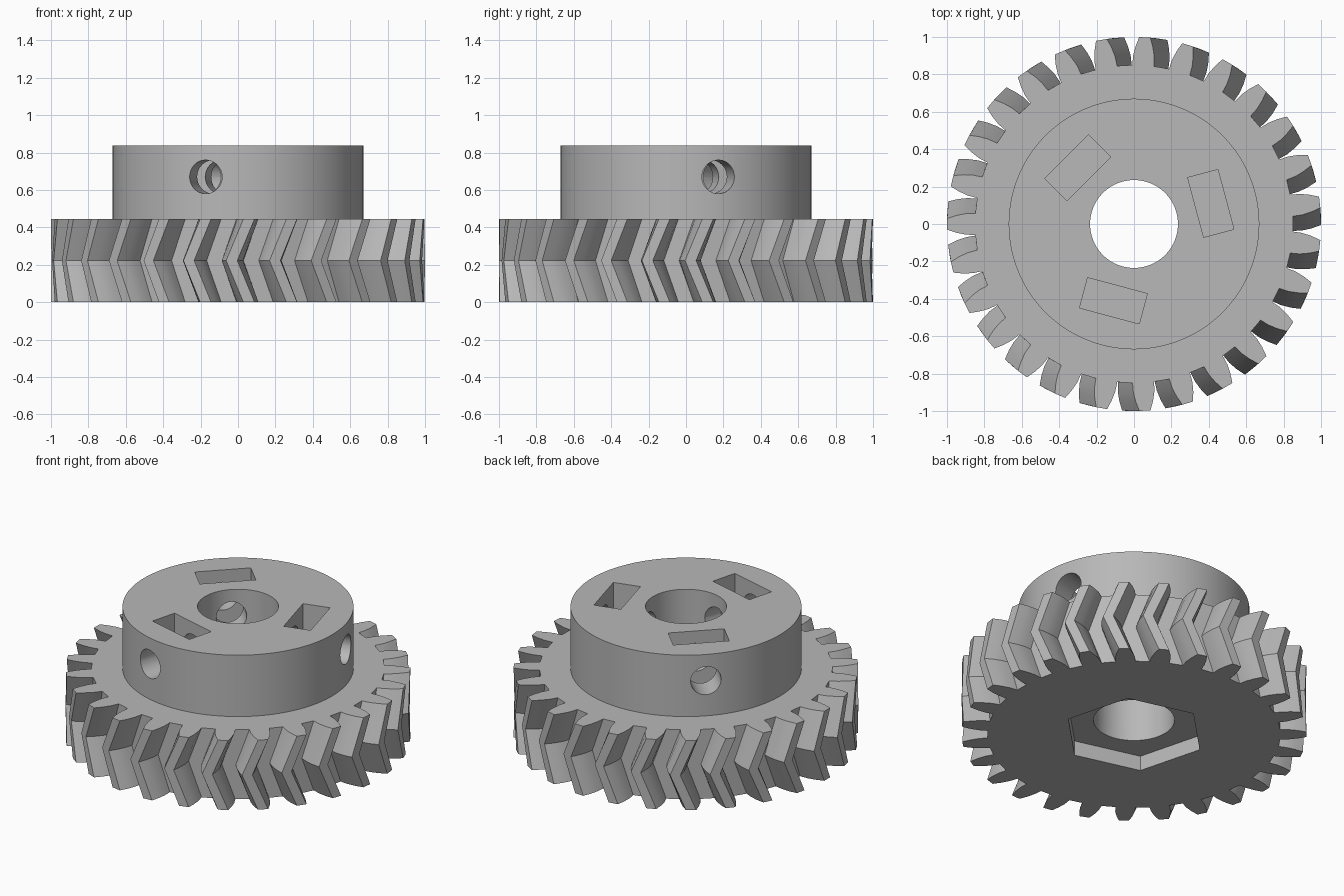
import bpy
import bmesh
import math
from math import radians, sin, cos
from mathutils import Matrix

cube = bpy.data.objects.get("Cube")
if cube:
    bpy.data.objects.remove(cube, do_unlink=True)

TEETH = 27
GEAR_H, HUB_TOP, HUB_R, BORE_R = 0.445, 0.838, 0.67, 0.235
TWIST = 5.3          # degrees between the middle and the outer faces
PHASE = 86.7         # direction of one tooth on the outer faces
SPOKES = (15, 135, 255)   # directions of the nut pockets and screw holes
TOOTH = [(0.85, 3.9), (0.90, 3.6), (0.95, 2.8), (1.0, 1.7)]  # radius, half angle

grey = bpy.data.materials.new("grey_plastic")
grey.use_nodes = True
grey.diffuse_color = (0.48, 0.48, 0.48, 1)
grey.node_tree.nodes["Principled BSDF"].inputs["Base Color"].default_value = (0.48, 0.48, 0.48, 1)


def add_object(name, bm):
    bmesh.ops.recalc_face_normals(bm, faces=bm.faces)
    mesh = bpy.data.meshes.new(name)
    bm.to_mesh(mesh)
    bm.free()
    mesh.materials.append(grey)
    ob = bpy.data.objects.new(name, mesh)
    bpy.context.collection.objects.link(ob)
    return ob


def cylinder(name, radius, z0, z1, sides=96, matrix=Matrix()):
    bm = bmesh.new()
    place = matrix @ Matrix.Translation((0, 0, (z0 + z1) / 2))
    bmesh.ops.create_cone(bm, cap_ends=True, segments=sides, radius1=radius,
                          radius2=radius, depth=z1 - z0, matrix=place)
    return add_object(name, bm)


def box(name, size, matrix):
    bm = bmesh.new()
    bmesh.ops.create_cube(bm, size=1, matrix=matrix @ Matrix.Diagonal((*size, 1)))
    return add_object(name, bm)


def combine(target, tool, operation):
    mod = target.modifiers.new(tool.name, "BOOLEAN")
    mod.operation, mod.object, mod.solver = operation, tool, "EXACT"
    bpy.context.view_layer.objects.active = target
    bpy.ops.object.modifier_apply(modifier=mod.name)
    bpy.data.objects.remove(tool, do_unlink=True)


# Toothed wheel: one outline, stacked in three twisted layers
outline = []
for i in range(TEETH):
    mid = PHASE + i * 360 / TEETH
    outline += [(r, mid - h) for r, h in TOOTH]
    outline += [(r, mid + h) for r, h in reversed(TOOTH)]

bm = bmesh.new()
layers = []
for z, turn in ((0, 0), (GEAR_H / 2, -TWIST), (GEAR_H, 0)):
    layers.append([bm.verts.new((r * cos(radians(a + turn)), r * sin(radians(a + turn)), z))
                   for r, a in outline])
for low, high in zip(layers, layers[1:]):
    for i in range(len(low)):
        j = (i + 1) % len(low)
        bm.faces.new((low[i], low[j], high[j], high[i]))
bm.faces.new(layers[0])
bm.faces.new(layers[-1])
gear = add_object("herringbone_gear", bm)

# Hub on top, then the shaft bore and the hexagonal recess underneath
combine(gear, cylinder("hub", HUB_R, 0.3, HUB_TOP, 128), "UNION")
combine(gear, cylinder("shaft_bore", BORE_R, -0.1, 1, 96), "DIFFERENCE")
combine(gear, cylinder("hex_recess", 0.42, -0.1, 0.095, 6,
                       Matrix.Rotation(radians(SPOKES[0] + 30), 4, "Z")
                       @ Matrix.Rotation(radians(30), 4, "Z")), "DIFFERENCE")

# Nut pockets and radial set screw holes
for angle in SPOKES:
    spin = Matrix.Rotation(radians(angle), 4, "Z")
    pocket = box("nut_pocket", (0.167, 0.33, 0.5),
                 spin @ Matrix.Translation((0.425, 0, 0.75)))
    combine(gear, pocket, "DIFFERENCE")
    sideways = spin @ Matrix.Translation((0, 0, 0.67)) @ Matrix.Rotation(math.pi / 2, 4, "Y")
    combine(gear, cylinder("screw_hole", 0.09, 0.1, 0.8, 32, sideways), "DIFFERENCE")

# Smooth round walls, crisp edges
bpy.ops.object.select_all(action="DESELECT")
gear.select_set(True)
bpy.context.view_layer.objects.active = gear
bpy.ops.object.shade_smooth_by_angle(angle=radians(15))
